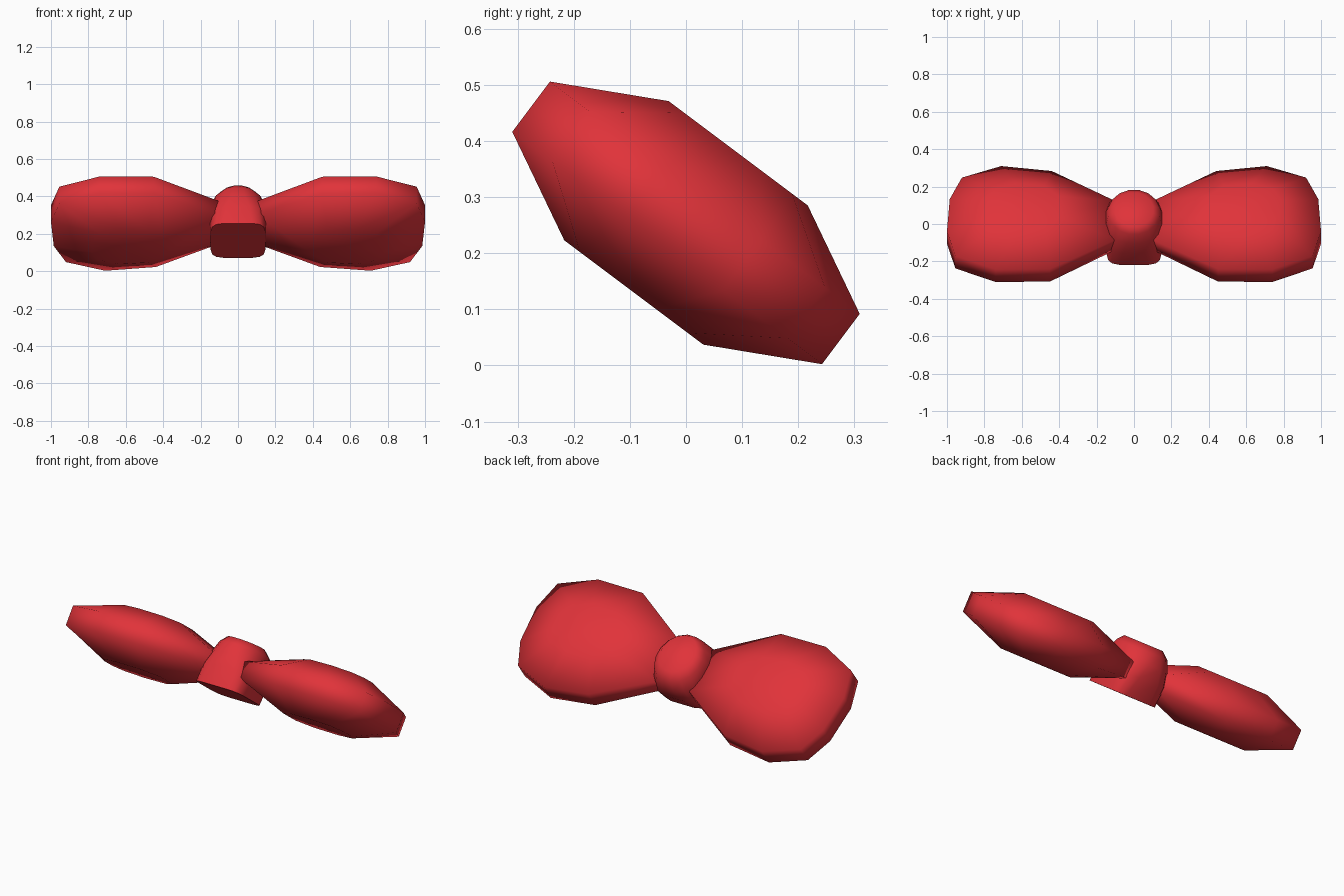
import bpy, bmesh, math

if "Cube" in bpy.data.objects:
    bpy.data.objects.remove(bpy.data.objects["Cube"])

red = bpy.data.materials.new("red fabric")
red.diffuse_color = (0.75, 0.033, 0.042, 1)
red.use_nodes = True
red.node_tree.nodes["Principled BSDF"].inputs["Base Color"].default_value = red.diffuse_color


def tilt(x, u, n):
    """Bow plane (x along, u across, n through the thickness) to world."""
    return (x, 0.8 * u + 0.6 * n, 0.254 - 0.6 * u + 0.8 * n)


def loft(name, rings, angle):
    """Skin a stack of equal-length rings of (x, u, n) points, capping both ends."""
    bm = bmesh.new()
    loops = [[bm.verts.new(tilt(*p)) for p in r] for r in rings]
    count = len(loops[0])
    for a, b in zip(loops, loops[1:]):
        for i in range(count):
            j = (i + 1) % count
            bm.faces.new((a[i], a[j], b[j], b[i]))
    for r in (loops[0], loops[-1]):
        # fan caps around the middle for even shading
        c = bm.verts.new(sum((v.co for v in r), r[0].co * 0) / count)
        for i in range(count):
            bm.faces.new((r[i], r[(i + 1) % count], c))
    bmesh.ops.recalc_face_normals(bm, faces=bm.faces)
    me = bpy.data.meshes.new(name)
    bm.to_mesh(me)
    bm.free()
    me.materials.append(red)
    ob = bpy.data.objects.new(name, me)
    bpy.context.collection.objects.link(ob)
    bpy.ops.object.select_all(action='DESELECT')
    ob.select_set(True)
    bpy.context.view_layer.objects.active = ob
    bpy.ops.object.shade_smooth_by_angle(angle=math.radians(angle))
    return ob


# Wings: pillow shape, outer rim outline and raised inner outline (x, u)
rim = [(0.10, -0.14), (0.45, -0.343), (0.74, -0.345), (0.955, -0.255), (1.0, -0.09),
       (0.985, 0.125), (0.92, 0.268), (0.71, 0.345), (0.44, 0.312), (0.10, 0.12)]
raised = [(0.40, -0.07), (0.48, -0.14), (0.63, -0.155), (0.74, -0.12), (0.78, -0.04),
          (0.78, 0.05), (0.74, 0.12), (0.63, 0.155), (0.48, 0.14), (0.40, 0.07)]


def layer(outline, n, side):
    return [(side * x, u, n if x > 0.2 else n * 0.8) for x, u in outline]


for side, name in ((-1, "left_wing"), (1, "right_wing")):
    loft(name, [layer(raised, -0.155, side), layer(rim, -0.056, side),
                layer(rim, 0.056, side), layer(raised, 0.155, side)], 75)


# Knot: squarish underneath, round and domed on top
def rounded(rx, ru, cu, n, power, sides=16):
    pts = []
    for i in range(sides):
        a = math.tau * (i + 0.5) / sides
        c, s = math.cos(a), math.sin(a)
        pts.append((rx * math.copysign(abs(c) ** power, c),
                    cu + ru * math.copysign(abs(s) ** power, s), n))
    return pts


loft("knot", [rounded(0.148, 0.155, -0.022, -0.13, 0.4),
              rounded(0.152, 0.172, -0.01, -0.02, 0.55),
              rounded(0.152, 0.170, -0.005, 0.06, 0.85),
              rounded(0.140, 0.150, -0.01, 0.12, 1.0),
              rounded(0.105, 0.115, -0.02, 0.155, 1.0)], 60)
